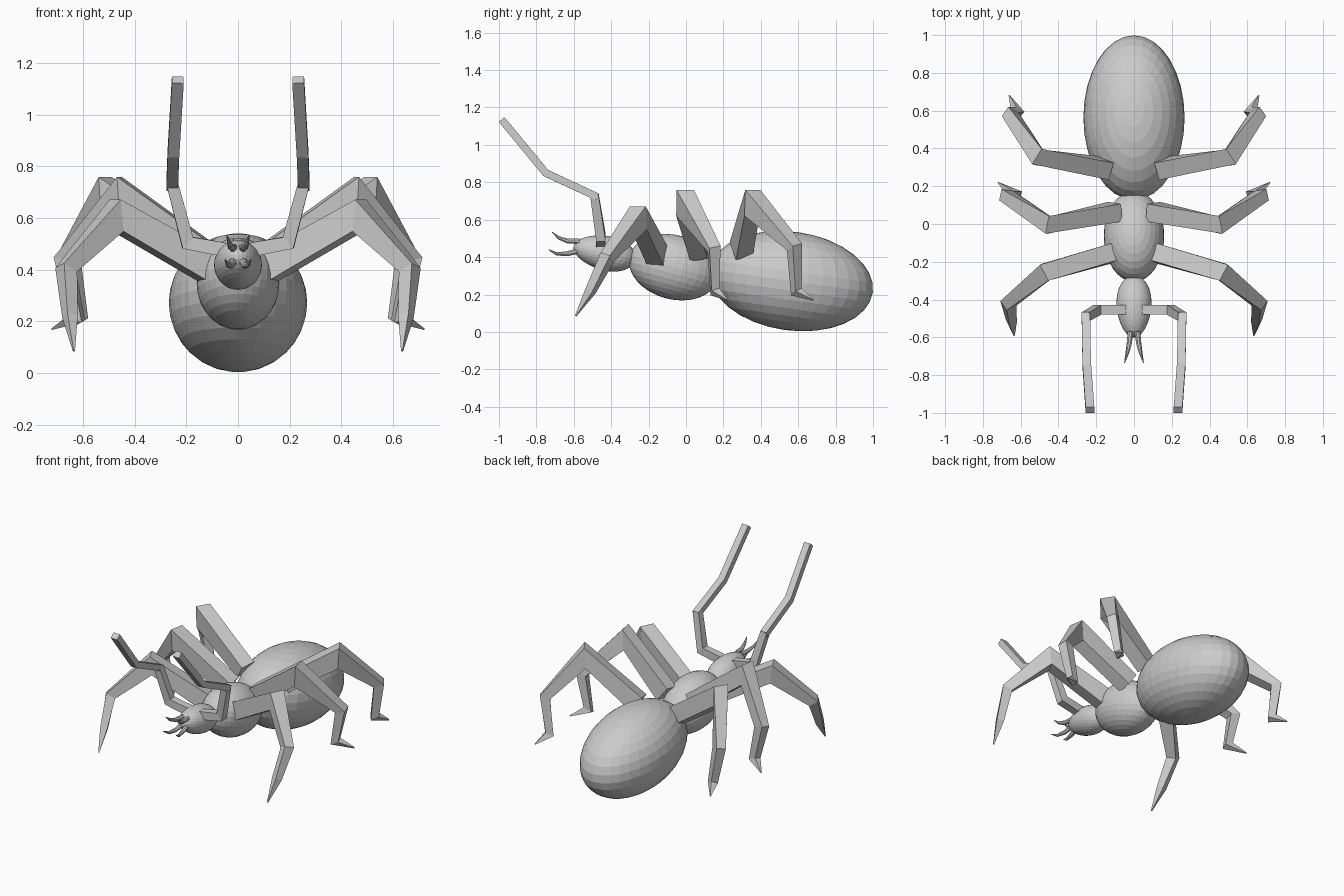
import bpy, bmesh, math
from mathutils import Vector, Matrix

if "Cube" in bpy.data.objects:
    bpy.data.objects.remove(bpy.data.objects["Cube"])


def finish(name, bm, mirror=False):
    bmesh.ops.recalc_face_normals(bm, faces=bm.faces)
    mesh = bpy.data.meshes.new(name)
    bm.to_mesh(mesh)
    bm.free()
    ob = bpy.data.objects.new(name, mesh)
    bpy.context.collection.objects.link(ob)
    if mirror:
        ob.modifiers.new("Mirror", 'MIRROR').use_axis[0] = True
    return ob


def ellipsoid(name, centre, radii, tilt, taper=0.0):
    bm = bmesh.new()
    bmesh.ops.create_uvsphere(bm, u_segments=32, v_segments=16, radius=1)
    for v in bm.verts:
        k = 1 + taper * v.co.y
        v.co.x *= k
        v.co.z *= k
    bm.transform(Matrix.Translation(centre)
                 @ Matrix.Rotation(math.radians(tilt), 4, 'X')
                 @ Matrix.Diagonal((*radii, 1)))
    return finish(name, bm)


def limb(bm, points, sizes, side, sides=4):
    """Mitred tube along points; sizes are (width along side, thickness)."""
    pts = [Vector(p) for p in points]
    side = Vector(side).normalized()
    rings = []
    for i, p in enumerate(pts):
        a = (p - pts[i - 1]).normalized() if i else None
        b = (pts[i + 1] - p).normalized() if i < len(pts) - 1 else None
        a, b = a or b, b or a
        t = (a + b).normalized()
        s = (side - t * side.dot(t)).normalized()
        up = s.cross(t)
        w, h = sizes[i]
        h /= max(t.dot(a), 0.65)
        r = 0.5 / math.cos(math.pi / sides)
        ring = []
        for k in range(sides):
            ang = math.tau * (k + 0.5) / sides
            ring.append(bm.verts.new(p + s * (w * r * math.cos(ang))
                                     + up * (h * r * math.sin(ang))))
        rings.append(ring)
    for r0, r1 in zip(rings, rings[1:]):
        for k in range(sides):
            j = (k + 1) % sides
            bm.faces.new((r0[k], r0[j], r1[j], r1[k]))
    bm.faces.new(rings[0])
    bm.faces.new(rings[-1])


# Body
ellipsoid("abdomen", (0, 0.563, 0.272), (0.268, 0.44, 0.264), -8)
ellipsoid("thorax", (0, -0.065, 0.346), (0.16, 0.245, 0.172), -15)
ellipsoid("head", (0, -0.437, 0.423), (0.092, 0.168, 0.092), -12, 0.13)

# Legs: hip, knee, ankle, foot joint, claw tip
legs = {
    "front_legs": [(0.10, -0.15, 0.40), (0.47, -0.255, 0.61), (0.665, -0.42, 0.40),
                   (0.65, -0.51, 0.22), (0.635, -0.59, 0.085)],
    "middle_legs": [(0.10, 0.065, 0.43), (0.455, -0.005, 0.69), (0.675, 0.15, 0.445),
                    (0.625, 0.155, 0.215), (0.72, 0.22, 0.17)],
    "hind_legs": [(0.15, 0.295, 0.44), (0.51, 0.355, 0.69), (0.655, 0.58, 0.455),
                  (0.615, 0.59, 0.215), (0.66, 0.68, 0.17)],
}
leg_sizes = [(0.095, 0.115), (0.095, 0.10), (0.062, 0.06), (0.045, 0.045), (0.006, 0.006)]
for name, pts in legs.items():
    bm = bmesh.new()
    d = Vector(pts[2]) - Vector(pts[0])
    limb(bm, pts, leg_sizes, (-d.y, d.x, 0))
    finish(name, bm, True)

# Antennae: elbowed base, then the long forward arm
bm = bmesh.new()
limb(bm, [(0.04, -0.455, 0.475), (0.195, -0.455, 0.505), (0.255, -0.49, 0.735)],
     [(0.05, 0.055), (0.05, 0.05), (0.045, 0.045)], (0, 1, 0))
limb(bm, [(0.255, -0.475, 0.722), (0.25, -0.75, 0.85), (0.233, -0.985, 1.135)],
     [(0.045, 0.04), (0.045, 0.04), (0.046, 0.04)], (1, 0, 0))
finish("antennae", bm, True)

# Mandibles: upper and lower curved prongs
bm = bmesh.new()
prong = [(0.03, 0.03), (0.026, 0.026), (0.017, 0.017), (0.004, 0.004)]
limb(bm, [(0.018, -0.57, 0.485), (0.025, -0.635, 0.487), (0.034, -0.68, 0.503),
          (0.043, -0.715, 0.533)], prong, (1, 0, 0), 8)
limb(bm, [(0.018, -0.57, 0.435), (0.026, -0.635, 0.418), (0.038, -0.69, 0.417),
          (0.050, -0.735, 0.44)], prong, (1, 0, 0), 8)
finish("mandibles", bm, True)
